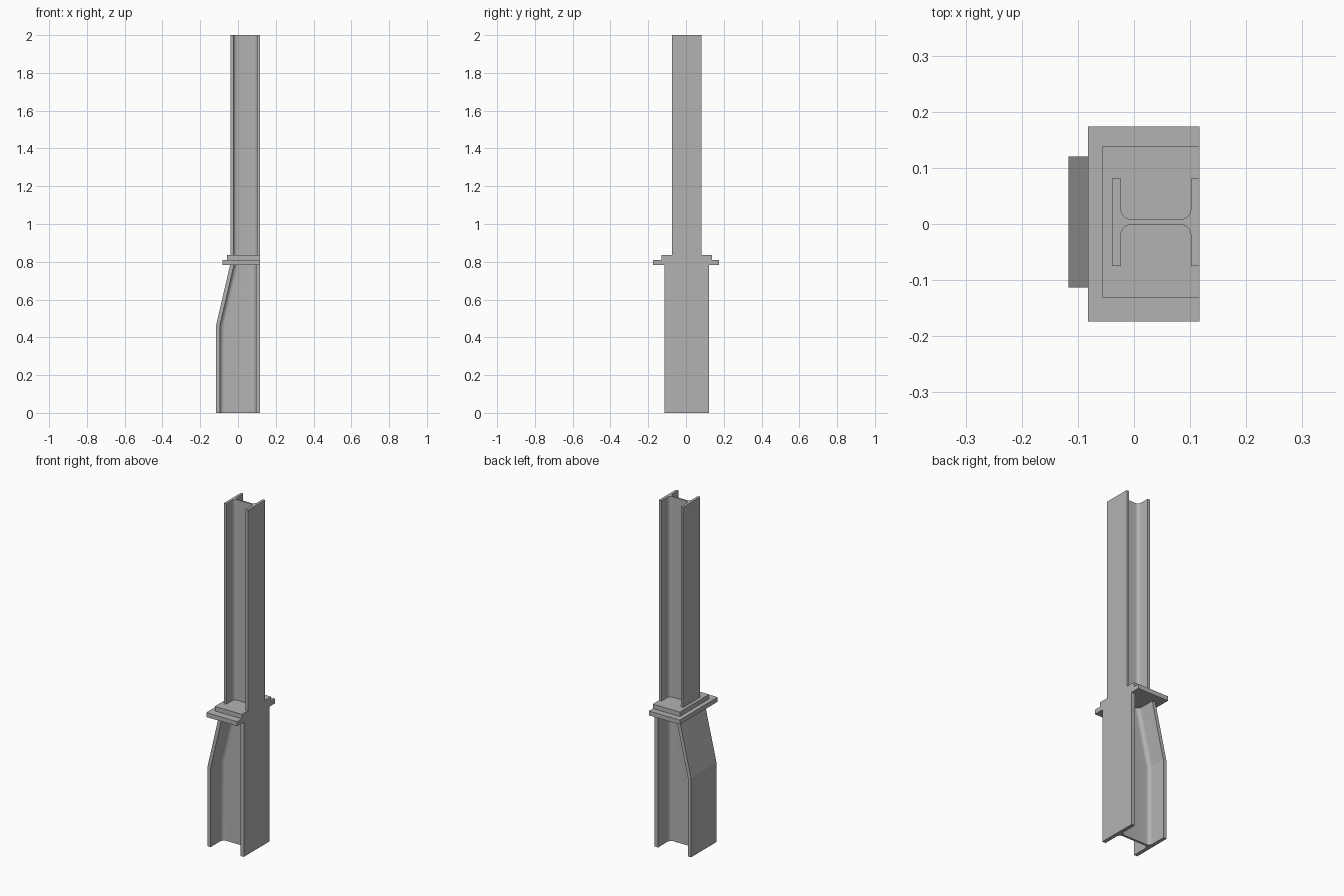
import bpy
import bmesh
from math import cos, sin, pi

cube = bpy.data.objects.get("Cube")
if cube:
    bpy.data.objects.remove(cube, do_unlink=True)

RIGHT = 0.117     # shared flush face of every part
MID_Y = 0.0035    # steel sits slightly off the end plate's centre

steel = bpy.data.materials.new("grey steel")
steel.use_nodes = True
GREY = (0.45, 0.45, 0.45, 1)
steel.diffuse_color = GREY
steel.node_tree.nodes["Principled BSDF"].inputs["Base Color"].default_value = GREY


def finish(name, bm):
    bmesh.ops.recalc_face_normals(bm, faces=bm.faces)
    mesh = bpy.data.meshes.new(name)
    bm.to_mesh(mesh)
    bm.free()
    mesh.materials.append(steel)
    obj = bpy.data.objects.new(name, mesh)
    bpy.context.collection.objects.link(obj)
    bpy.ops.object.select_all(action="DESELECT")
    obj.select_set(True)
    bpy.context.view_layer.objects.active = obj
    return obj


def h_outline(left, half_width, flange, web, fillet, steps=8):
    """H section: one quarter of the outline, mirrored to all four corners."""
    mid, half = (left + RIGHT) / 2, (RIGHT - left) / 2
    inner = half - flange
    quarter = [(half, half_width), (inner, half_width)]
    for i in range(steps + 1):
        a = i / steps * pi / 2
        quarter.append((inner - fillet + fillet * cos(a),
                        web / 2 + fillet - fillet * sin(a)))
    ring = []
    for sx, sy in ((1, 1), (-1, 1), (-1, -1), (1, -1)):
        pts = quarter if sx * sy > 0 else quarter[::-1]
        ring += [(mid + sx * x, MID_Y + sy * y) for x, y in pts]
    return ring


def h_column(name, levels, half_width, flange, web, fillet):
    """Loft the H section through (height, left edge) levels."""
    bm = bmesh.new()
    rings = [[bm.verts.new((x, y, z)) for x, y in
              h_outline(left, half_width, flange, web, fillet)]
             for z, left in levels]
    n = len(rings[0])
    for low, high in zip(rings, rings[1:]):
        for i in range(n):
            j = (i + 1) % n
            bm.faces.new((low[i], low[j], high[j], high[i]))
    bm.faces.new(rings[0][::-1])
    bm.faces.new(rings[-1])
    finish(name, bm)
    bpy.ops.object.shade_smooth_by_angle(angle=pi / 15)


def plate(name, left, half_width, mid_y, bottom, top):
    bm = bmesh.new()
    bmesh.ops.create_cube(bm, size=1)
    bmesh.ops.scale(bm, verts=bm.verts,
                    vec=(RIGHT - left, 2 * half_width, top - bottom))
    bmesh.ops.translate(bm, verts=bm.verts,
                        vec=((RIGHT + left) / 2, mid_y, (top + bottom) / 2))
    finish(name, bm)


# Wide lower column, tapering on its -x flange
h_column("lower_column", [(0, -0.117), (0.46, -0.117), (0.783, -0.042)],
         half_width=0.117, flange=0.021, web=0.0125, fillet=0.023)

# Stacked connection plates
plate("end_plate", -0.082, 0.174, 0, 0.783, 0.809)
plate("base_plate", -0.057, 0.1345, MID_Y, 0.809, 0.835)

# Slender upper column
h_column("upper_column", [(0.835, -0.039), (2, -0.039)],
         half_width=0.078, flange=0.0156, web=0.0094, fillet=0.019)
